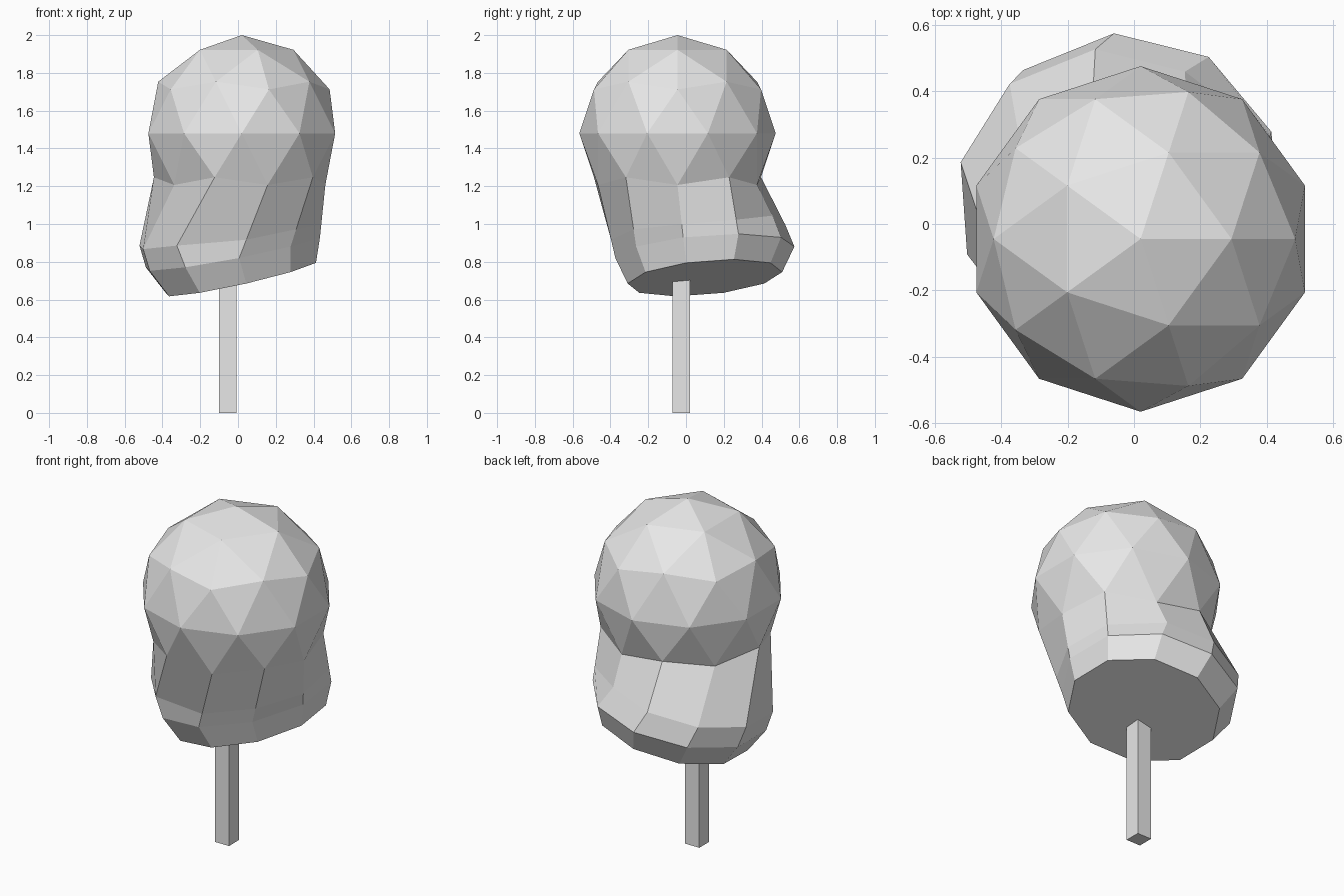
import bpy, bmesh
from math import sin, cos, atan2, radians, tau
from mathutils import Matrix, Vector

cube = bpy.data.objects.get("Cube")
if cube:
    bpy.data.objects.remove(cube, do_unlink=True)

grey = bpy.data.materials.new("plain_grey")
grey.use_nodes = True
grey.diffuse_color = (0.8, 0.8, 0.8, 1)
grey.node_tree.nodes["Principled BSDF"].inputs["Base Color"].default_value = (0.8, 0.8, 0.8, 1)


def finish(bm, name):
    bmesh.ops.recalc_face_normals(bm, faces=bm.faces)
    mesh = bpy.data.meshes.new(name)
    bm.to_mesh(mesh)
    bm.free()
    mesh.materials.append(grey)
    obj = bpy.data.objects.new(name, mesh)
    bpy.context.collection.objects.link(obj)
    return obj


def tilted_ring(x, y, z, radius):
    """Ten-sided ring leaning up towards the back on the +x side."""
    ring = []
    for k in range(10):
        a = radians(36 * k - 14)
        ring.append(Vector((x + radius * cos(a), y + radius * sin(a),
                            z + 0.098 * cos(a - radians(22)))))
    return ring


# Foliage: faceted ball, open below, with a skirt lofted down to a tilted base
centre = Vector((0.02, -0.045, 1.48))
bm = bmesh.new()
bmesh.ops.create_icosphere(bm, subdivisions=2, radius=0.52,
                           matrix=Matrix.Translation(centre))
bmesh.ops.delete(bm, geom=[v for v in bm.verts if v.co.z < centre.z - 0.35],
                 context='VERTS')


def bearing(v):
    return (atan2(v.co.y - centre.y, v.co.x - centre.x) + 0.1) % tau


rim = sorted((v for v in bm.verts if v.is_boundary), key=bearing)
widest = tilted_ring(-0.027, 0.10, 0.85, 0.475)
base = tilted_ring(0.015, 0.10, 0.715, 0.41)
# The shoulder bulges only at the back and on the -x side
shoulder = tilted_ring(-0.085, 0.077, 0.965, 0.45)
for k in (0, 1, 8, 9):
    shoulder[k] = rim[k].co.lerp(widest[k], 0.75)

upper = rim
for points in (shoulder, widest, base):
    lower = [bm.verts.new(p) for p in points]
    for k in range(10):
        n = (k + 1) % 10
        bm.faces.new((upper[k], upper[n], lower[n], lower[k]))
    upper = lower
bm.faces.new(upper)
finish(bm, "foliage")

# Trunk: square post reaching up into the foliage
bm = bmesh.new()
bmesh.ops.create_cube(bm, size=1, matrix=Matrix.Translation((-0.055, -0.025, 0.4))
                      @ Matrix.Diagonal((0.092, 0.092, 0.8, 1)))
finish(bm, "trunk")
